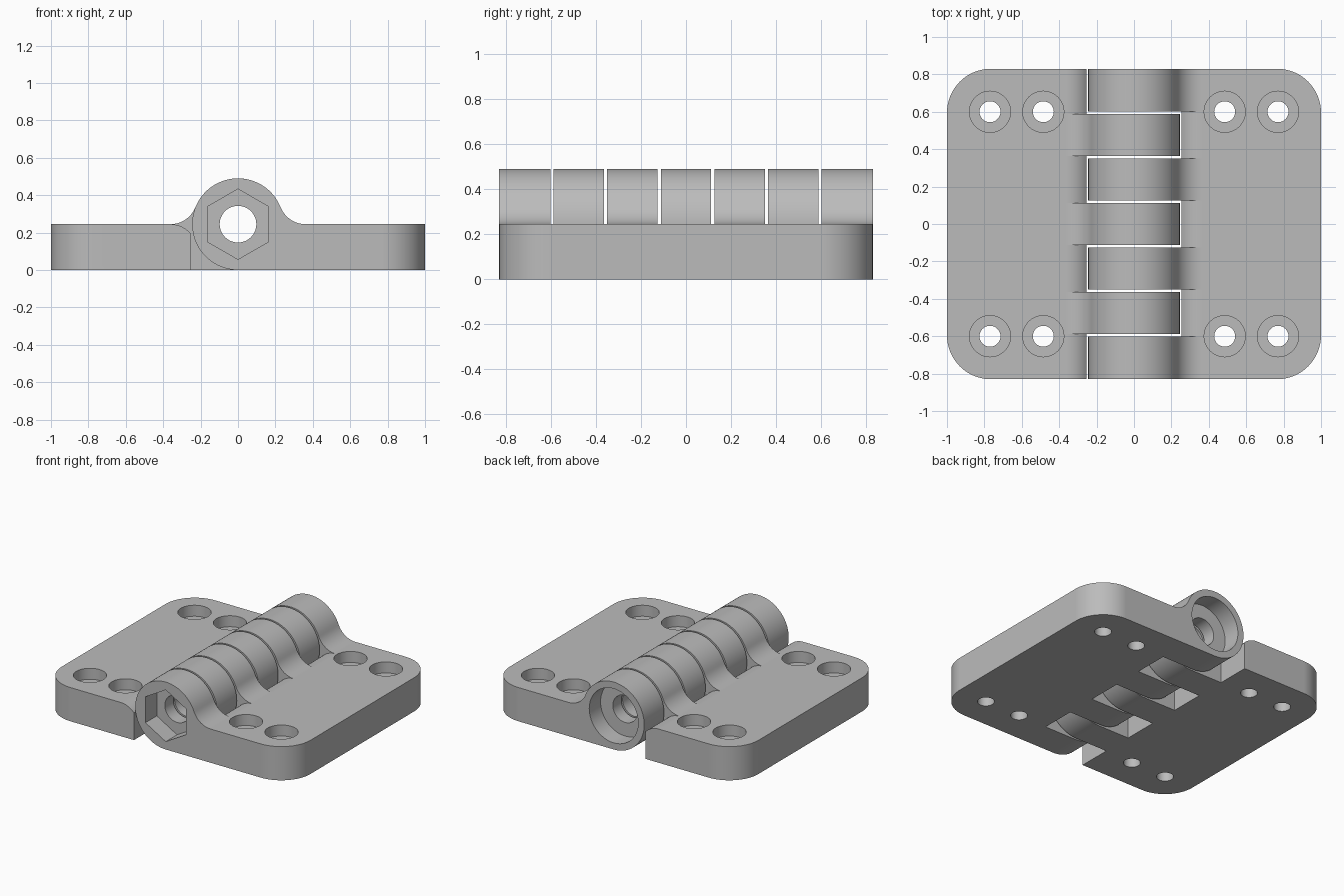
import bpy, bmesh
from math import sin, cos, pi, sqrt, atan2

cube = bpy.data.objects.get("Cube")
if cube:
    bpy.data.objects.remove(cube, do_unlink=True)

R = 0.245              # knuckle radius, also leaf thickness
FILLET = 0.145         # blend between knuckle and leaf
FX = sqrt(R * R + 2 * R * FILLET)   # fillet centre x
PITCH, GAP = 0.238, 0.014
HALF_Y, CORNER = 0.83, 0.235
WALL = 0.255           # pocket wall distance from the axis

grey = bpy.data.materials.new("plain grey")
grey.use_nodes = True
colour = (0.5, 0.5, 0.5, 1)
grey.diffuse_color = colour
grey.node_tree.nodes["Principled BSDF"].inputs["Base Color"].default_value = colour


def arc(cx, cy, r, a, b, n):
    return [(cx + r * cos(a + (b - a) * i / n), cy + r * sin(a + (b - a) * i / n))
            for i in range(n + 1)]


def prism(name, outline, axis, lo, hi):
    """Extrude a 2D outline along y (outline is x, z) or z (outline is x, y)."""
    bm = bmesh.new()
    pts = [(u, lo, v) if axis == "y" else (u, v, lo) for u, v in outline]
    face = bm.faces.new([bm.verts.new(p) for p in pts])
    ext = bmesh.ops.extrude_face_region(bm, geom=[face])
    verts = [g for g in ext["geom"] if isinstance(g, bmesh.types.BMVert)]
    d = hi - lo
    bmesh.ops.translate(bm, verts=verts, vec=(0, d, 0) if axis == "y" else (0, 0, d))
    bmesh.ops.recalc_face_normals(bm, faces=bm.faces[:])
    mesh = bpy.data.meshes.new(name)
    bm.to_mesh(mesh)
    bm.free()
    ob = bpy.data.objects.new(name, mesh)
    bpy.context.collection.objects.link(ob)
    return ob


def activate(ob):
    bpy.ops.object.select_all(action="DESELECT")
    ob.select_set(True)
    bpy.context.view_layer.objects.active = ob


def boolean(ob, cutter, operation="DIFFERENCE"):
    activate(ob)
    mod = ob.modifiers.new("cut", "BOOLEAN")
    mod.operation, mod.solver, mod.object = operation, "EXACT", cutter
    bpy.ops.object.modifier_apply(modifier=mod.name)
    bpy.data.objects.remove(cutter, do_unlink=True)


def circle(cx, cy, r, n=48, turn=0):
    return arc(cx, cy, r, turn, turn + 2 * pi, n)[:-1]


def build_leaf(name, side, pockets):
    def flip(pts):
        return [(side * x, v) for x, v in pts]

    # Side profile: flat leaf blending into the round knuckle
    phi = atan2(FILLET, FX)
    profile = [(1.1, 0)] + arc(0, R, R, 1.5 * pi, phi, 56)
    profile += arc(FX, R + FILLET, FILLET, pi + phi, 1.5 * pi, 14)[1:] + [(1.1, R)]
    leaf = prism(name, flip(profile), "y", -0.9, 0.9)

    # Plan outline with rounded outer corners
    c, y = 1 - CORNER, HALF_Y - CORNER
    plan = [(-0.5, -HALF_Y)] + arc(c, -y, CORNER, -pi / 2, 0, 16)
    plan += arc(c, y, CORNER, 0, pi / 2, 16) + [(-0.5, HALF_Y)]
    boolean(leaf, prism("plan", flip(plan), "z", -0.2, 0.8), "INTERSECT")

    # Pockets with a rounded lip that clear the other leaf's knuckles
    lip = arc(FX, R - FILLET, FILLET, pi - math_acos((FX - WALL) / FILLET), pi / 2, 10)
    pocket = [(-0.5, -0.2), (WALL, -0.2)] + lip + [(FX, 0.8), (-0.5, 0.8)]
    half = (PITCH + GAP) / 2
    for k in pockets:
        lo = -1 if k == -3 else k * PITCH - half
        hi = 1 if k == 3 else k * PITCH + half
        boolean(leaf, prism("pocket", flip(pocket), "y", lo, hi))

    # Counterbored screw holes
    for x in (0.485, 0.77):
        for y in (-0.6, 0.6):
            boolean(leaf, prism("bore", circle(side * x, y, 0.11), "z", R - 0.08, 0.6))
            boolean(leaf, prism("hole", circle(side * x, y, 0.056, 32), "z", -0.2, 0.6))

    # Pin hole along the axis
    boolean(leaf, prism("pin_hole", circle(0, R, 0.098), "y", -1, 1))
    return leaf


def math_acos(v):
    return atan2(sqrt(1 - v * v), v)


left_leaf = build_leaf("left_leaf", 1, (-2, 0, 2))
right_leaf = build_leaf("right_leaf", -1, (-3, -1, 1, 3))

# Nut recess at the front end and bolt head recess at the back end
boolean(left_leaf, prism("nut", circle(0, R, 0.188, 6, pi / 2), "y", -1, 0.13 - HALF_Y))
boolean(left_leaf, prism("head", circle(0, R, 0.197), "y", HALF_Y - 0.13, 1))

for leaf in (left_leaf, right_leaf):
    leaf.data.materials.clear()
    leaf.data.materials.append(grey)
    activate(leaf)
    bpy.ops.object.shade_smooth_by_angle(angle=pi / 6)
    normals = leaf.modifiers.new("even_normals", "WEIGHTED_NORMAL")
    normals.keep_sharp = True
